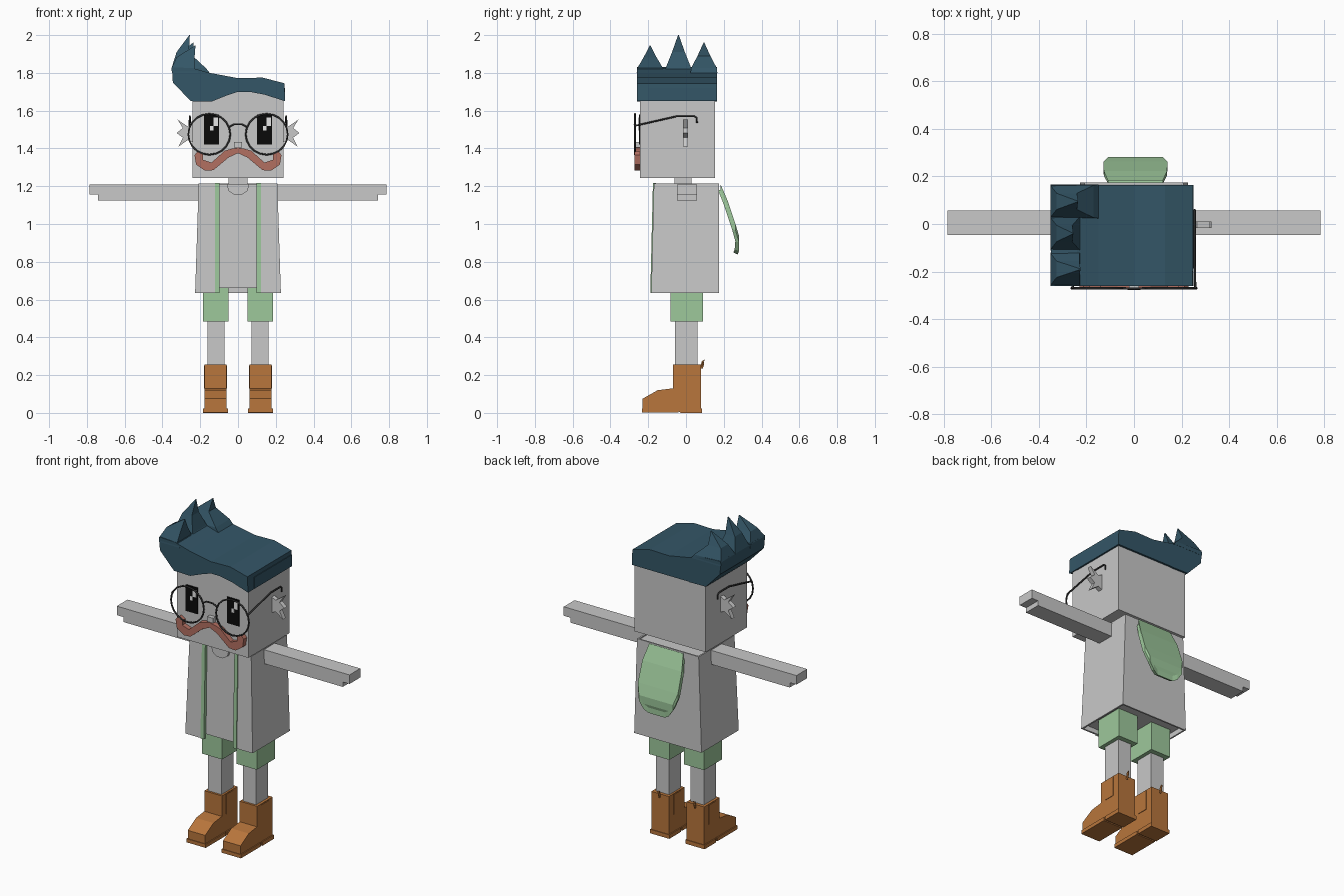
import bpy, bmesh, math
from mathutils import Vector

if "Cube" in bpy.data.objects:
    bpy.data.objects.remove(bpy.data.objects["Cube"])


def material(name, r, g, b):
    m = bpy.data.materials.new(name)
    m.use_nodes = True
    m.diffuse_color = (r, g, b, 1)
    m.node_tree.nodes["Principled BSDF"].inputs["Base Color"].default_value = (r, g, b, 1)
    return m


GREY = material("pale grey", .58, .58, .58)
HAIR = material("deep teal", .034, .093, .135)
GREEN = material("soft green", .34, .58, .33)
BROWN = material("boot brown", .48, .18, .045)
PINK = material("moustache pink", .45, .16, .12)
BLACK = material("eye black", .003, .003, .003)
WHITE = material("eye white", .85, .85, .85)
WIRE = material("wire dark grey", .035, .035, .035)


def finish(name, bm, mat, recalc=True):
    if recalc:
        bmesh.ops.recalc_face_normals(bm, faces=bm.faces)
    me = bpy.data.meshes.new(name)
    bm.to_mesh(me)
    bm.free()
    me.materials.append(mat)
    ob = bpy.data.objects.new(name, me)
    bpy.context.collection.objects.link(ob)
    return ob


def loft(name, loops, mat):
    """Closed solid through rings of equal point count."""
    bm = bmesh.new()
    rings = [[bm.verts.new(p) for p in ring] for ring in loops]
    n = len(rings[0])
    for a, b in zip(rings, rings[1:]):
        for i in range(n):
            j = (i + 1) % n
            bm.faces.new((a[i], a[j], b[j], b[i]))
    bm.faces.new(rings[0])
    bm.faces.new(rings[-1])
    return finish(name, bm, mat)


def prism(name, outline, axis, a, b, mat):
    """Extrude an outline along x (outline is y, z) or along y (outline is x, z)."""
    def place(p, d):
        return (d, p[0], p[1]) if axis == "x" else (p[0], d, p[1])
    return loft(name, [[place(p, d) for p in outline] for d in (a, b)], mat)


def rect(x0, x1, y0, y1, z):
    return [(x0, y0, z), (x1, y0, z), (x1, y1, z), (x0, y1, z)]


def box(name, x, y, z, mat):
    return loft(name, [rect(*x, *y, z[0]), rect(*x, *y, z[1])], mat)


def tube(name, pts, r, mat, cyclic=False):
    cu = bpy.data.curves.new(name, "CURVE")
    cu.dimensions = "3D"
    cu.bevel_depth = r
    cu.bevel_resolution = 1
    cu.use_fill_caps = True
    sp = cu.splines.new("POLY")
    sp.points.add(len(pts) - 1)
    for p, co in zip(sp.points, pts):
        p.co = (*co, 1)
    sp.use_cyclic_u = cyclic
    cu.materials.append(mat)
    ob = bpy.data.objects.new(name, cu)
    bpy.context.collection.objects.link(ob)
    return ob


def solidify(ob, t):
    m = ob.modifiers.new("thickness", "SOLIDIFY")
    m.thickness = t
    m.offset = -1


# Head, neck and nose
box("head", (-.24, .24), (-.243, .153), (1.243, 1.7), GREY)
box("neck", (-.05, .05), (-.06, .03), (1.19, 1.25), GREY)
box("nose", (-.02, .02), (-.268, -.24), (1.405, 1.435), GREY)

# Hair: swept cap, straight back edge and three spikes
cap = [(-.25, 1.65), (-.14, 1.648), (-.06, 1.68), (0, 1.7), (.06, 1.7), (.14, 1.685),
       (.25, 1.65), (.245, 1.745), (.13, 1.775), (0, 1.772), (-.15, 1.8),
       (-.24, 1.825), (-.35, 1.83), (-.345, 1.75)]
prism("hair_cap", cap, "y", -.26, .165, HAIR)
box("hair_back", (-.25, .25), (-.2, .165), (1.65, 1.72), HAIR)
for y, x_in, tip_x, tip_z in ((-.19, -.21, -.225, 1.945), (-.04, -.21, -.255, 2.0), (.095, -.15, -.235, 1.96)):
    mid = (1.82 + tip_z) / 2
    loft("hair_spike", [rect(-.35, x_in, y - .071, y + .071, 1.8),
                        rect(-.352, x_in - .02, y - .068, y + .068, 1.825),
                        rect(-.325, tip_x - .005, y - .034, y + .034, mid),
                        rect(tip_x - .003, tip_x, y - .002, y + .002, tip_z)], HAIR)

# Eyes with square glints
for x in (-.14, .14):
    box("eye", (x - .04, x + .04), (-.248, -.242), (1.42, 1.58), BLACK)
    box("eye_glint_large", (x + .01, x + .034), (-.251, -.246), (1.52, 1.565), WHITE)
    box("eye_glint_small", (x - .008, x + .01), (-.251, -.246), (1.495, 1.52), WHITE)

# Moustache
half = [(.035, 1.398), (.07, 1.388), (.14, 1.325), (.185, 1.34), (.185, 1.368), (.212, 1.385),
        (.23, 1.365), (.222, 1.315), (.175, 1.282), (.13, 1.285), (.05, 1.352)]
outline = [(0, 1.405)] + half + [(0, 1.375)] + [(-x, z) for x, z in reversed(half)]
prism("moustache", outline, "y", -.273, -.24, PINK)

# Glasses and ears
ear = [(.235, 1.53), (.265, 1.515), (.32, 1.553), (.292, 1.508), (.325, 1.482),
       (.292, 1.457), (.315, 1.41), (.265, 1.445), (.235, 1.43)]
for s in (-1, 1):
    ring = [(s * .152 + .111 * math.cos(a), -.27, 1.475 + .108 * math.sin(a))
            for a in (math.tau * i / 20 for i in range(20))]
    tube("glasses_rim", ring, .005, WIRE, True)
    tube("glasses_temple", [(s * .257, -.27, 1.52), (s * .255, -.05, 1.57), (s * .255, .045, 1.57),
                            (s * .255, .058, 1.56), (s * .255, .058, 1.535)], .005, WIRE)
    prism("ear", [(s * x, z) for x, z in ear], "y", -.017, .01, GREY)
tube("glasses_bridge", [(-.045, -.27, 1.515), (-.02, -.272, 1.528), (.02, -.272, 1.528),
                        (.045, -.27, 1.515)], .005, WIRE)

# Shirt and neckline
loft("shirt", [rect(-.212, .212, -.168, .162, .66), rect(-.2, .2, -.158, .165, 1.208)], GREY)
prism("neckline", [(-.06, 1.212), (-.05, 1.175), (-.02, 1.155), (.02, 1.155), (.05, 1.175), (.06, 1.212)],
      "y", -.174, -.15, GREY)

# Open-fronted flared coat
path = [(-.11, -1), (-1, -1), (-1, 1), (1, 1), (1, -1), (.11, -1)]


def coat_ring(bm, hx, y0, z):
    return [bm.verts.new((x * hx if abs(x) == 1 else x, .175 if y > 0 else y0, z)) for x, y in path]


bm = bmesh.new()
low, top = coat_ring(bm, .227, -.184, .635), coat_ring(bm, .208, -.17, 1.215)
for i in range(len(path) - 1):
    bm.faces.new((top[i], top[i + 1], low[i + 1], low[i]))
solidify(finish("coat", bm, GREY, False), .013)

# Coat trim
for s in (-1, 1):
    prism("coat_trim", [(-.189, .635), (-.175, 1.217), (-.158, 1.217), (-.168, .635)], "x",
          s * .098, s * .121, GREEN)

# Hanging hood with a raised rim
rows = [(1.212, .182, .115), (1.12, .222, .133), (1.0, .262, .135),
        (.935, .281, .115), (.89, .28, .085), (.872, .274, .055)]
bm = bmesh.new()
pairs = [[bm.verts.new((.006 + s * w, y, z)) for s in (-1, 1)] for z, y, w in rows]
for a, b in zip(pairs, pairs[1:]):
    bm.faces.new((a[0], a[1], b[1], b[0]))
bmesh.ops.inset_region(bm, faces=bm.faces[:], thickness=.02, depth=-.01, use_boundary=True)
solidify(finish("hood", bm, GREEN, False), .033)

# Limbs
boot = [(.08, .255), (-.07, .255), (-.07, .13), (-.15, .12), (-.23, .075), (-.23, .015),
        (-.05, .015), (-.03, .002), (.08, .002)]
for s in (-1, 1):
    def span(a, b):
        return (s * a, s * b)

    # Arm with a stepped hand
    prism("arm", [(s * .19, 1.21), (s * .785, 1.21), (s * .785, 1.155), (s * .74, 1.155),
                  (s * .74, 1.125), (s * .19, 1.125)], "y", -.047, .057, GREY)
    # Leg and shorts
    box("shorts", span(.049, .185), (-.083, .09), (.485, .68), GREEN)
    box("leg", span(.072, .162), (-.057, .06), (.2, .5), GREY)
    # Boot, soles, side panels and pull tab
    prism("boot", boot, "x", s * .06, s * .178, BROWN)
    box("sole_front", span(.054, .184), (-.234, -.04), (.002, .024), BROWN)
    box("sole_heel", span(.054, .184), (-.028, .084), (0, .024), BROWN)
    for x in (.059, .179):
        box("boot_panel", span(x - .002, x + .002), (-.03, .035), (.13, .25), BROWN)
    tube("pull_tab", [(s * .12, .082, .235), (s * .12, .086, .27), (s * .12, .095, .278),
                      (s * .12, .091, .255), (s * .12, .084, .235)], .005, BROWN)
